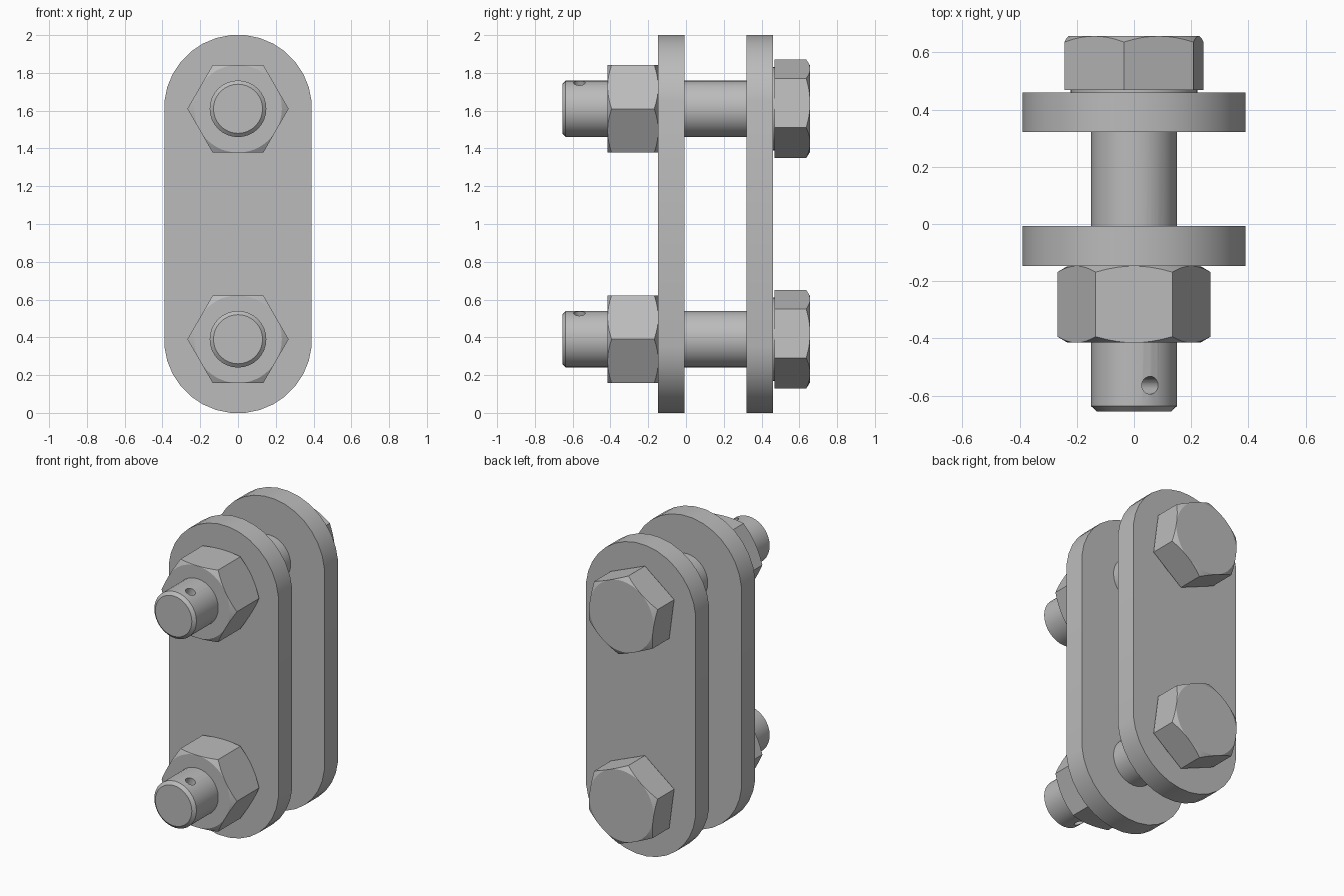
import bpy, bmesh
from math import sin, cos, pi, radians
from mathutils import Vector

cube = bpy.data.objects.get("Cube")
if cube:
    bpy.data.objects.remove(cube, do_unlink=True)

steel = bpy.data.materials.new("plain grey steel")
steel.use_nodes = True
grey = (0.5, 0.5, 0.5, 1)
steel.diffuse_color = grey
steel.node_tree.nodes["Principled BSDF"].inputs["Base Color"].default_value = grey

CENTRES = {"lower": 0.39, "upper": 1.61}   # heights of the two bolts
TURN = radians(-7.7)                       # how far the bolts are turned


def loft(name, rings):
    """Closed solid through a list of equal point rings."""
    bm = bmesh.new()
    loops = [[bm.verts.new(p) for p in ring] for ring in rings]
    n = len(loops[0])
    for a, b in zip(loops, loops[1:]):
        for i in range(n):
            j = (i + 1) % n
            bm.faces.new((a[i], a[j], b[j], b[i]))
    bm.faces.new(loops[0])
    bm.faces.new(loops[-1])
    bmesh.ops.recalc_face_normals(bm, faces=bm.faces)
    mesh = bpy.data.meshes.new(name)
    bm.to_mesh(mesh)
    bm.free()
    ob = bpy.data.objects.new(name, mesh)
    bpy.context.collection.objects.link(ob)
    mesh.materials.append(steel)
    return ob


def lathe(name, profile, z, sides=32, turn=0.0):
    """Turned or prismatic part along y; profile is (radius, y)."""
    angles = [turn + 2 * pi * i / sides for i in range(sides)]
    return loft(name, [[Vector((r * sin(a), y, z + r * cos(a))) for a in angles]
                       for r, y in profile])


def activate(ob):
    bpy.ops.object.select_all(action='DESELECT')
    ob.select_set(True)
    bpy.context.view_layer.objects.active = ob


def boolean(ob, cutter, operation):
    mod = ob.modifiers.new("cut", 'BOOLEAN')
    mod.operation = operation
    mod.solver = 'EXACT'
    mod.object = cutter
    activate(ob)
    bpy.ops.object.modifier_apply(modifier=mod.name)
    bpy.data.objects.remove(cutter, do_unlink=True)


def smooth(ob):
    activate(ob)
    bpy.ops.object.shade_smooth_by_angle(angle=radians(25))


def hexagon(name, radius, y0, y1, z, turn, front, back):
    """Hexagonal prism whose corners are trimmed by a cone at chosen ends."""
    ob = lathe(name, [(radius, y0), (radius, y1)], z, 6, turn)
    flat = radius * cos(pi / 6)
    small, big = flat - 0.017, flat + 0.068
    start = [(small, y0 - 0.01), (big, y0 + 0.04)] if front else [(big, y0 - 0.01)]
    end = [(big, y1 - 0.04), (small, y1 + 0.01)] if back else [(big, y1 + 0.01)]
    boolean(ob, lathe("trim", start + end, z, 48), 'INTERSECT')
    smooth(ob)


# Two link plates with rounded ends
def plate(name, y0, y1):
    outline = []
    for i in range(32):
        a = (i + 0.5) * 2 * pi / 32
        z = CENTRES["upper" if i < 16 else "lower"]
        outline.append((0.392 * cos(a), z + 0.392 * sin(a)))
    smooth(loft(name, [[(x, y, z) for x, z in outline] for y in (y0, y1)]))


plate("front_plate", -0.147, -0.007)
plate("back_plate", 0.321, 0.46)

for label, z in CENTRES.items():
    # Shaft with chamfered tip and a collar under the head
    shaft = lathe(label + "_bolt_shaft",
                  [(0.13, -0.655), (0.15, -0.637), (0.15, 0.459),
                   (0.222, 0.459), (0.222, 0.469)], z)
    # Pin hole, square to one flat of the head
    bpy.ops.mesh.primitive_cylinder_add(
        vertices=24, radius=0.031, depth=0.5, location=(0, -0.564, z),
        rotation=(0, TURN + pi / 6, 0))
    drill = bpy.context.object
    drill.data.materials.append(steel)
    boolean(shaft, drill, 'DIFFERENCE')
    smooth(shaft)
    # Head and nut
    hexagon(label + "_bolt_head", 0.263, 0.468, 0.657, z, TURN, False, True)
    hexagon(label + "_nut", 0.268, -0.415, -0.147, z, pi / 6, True, True)
